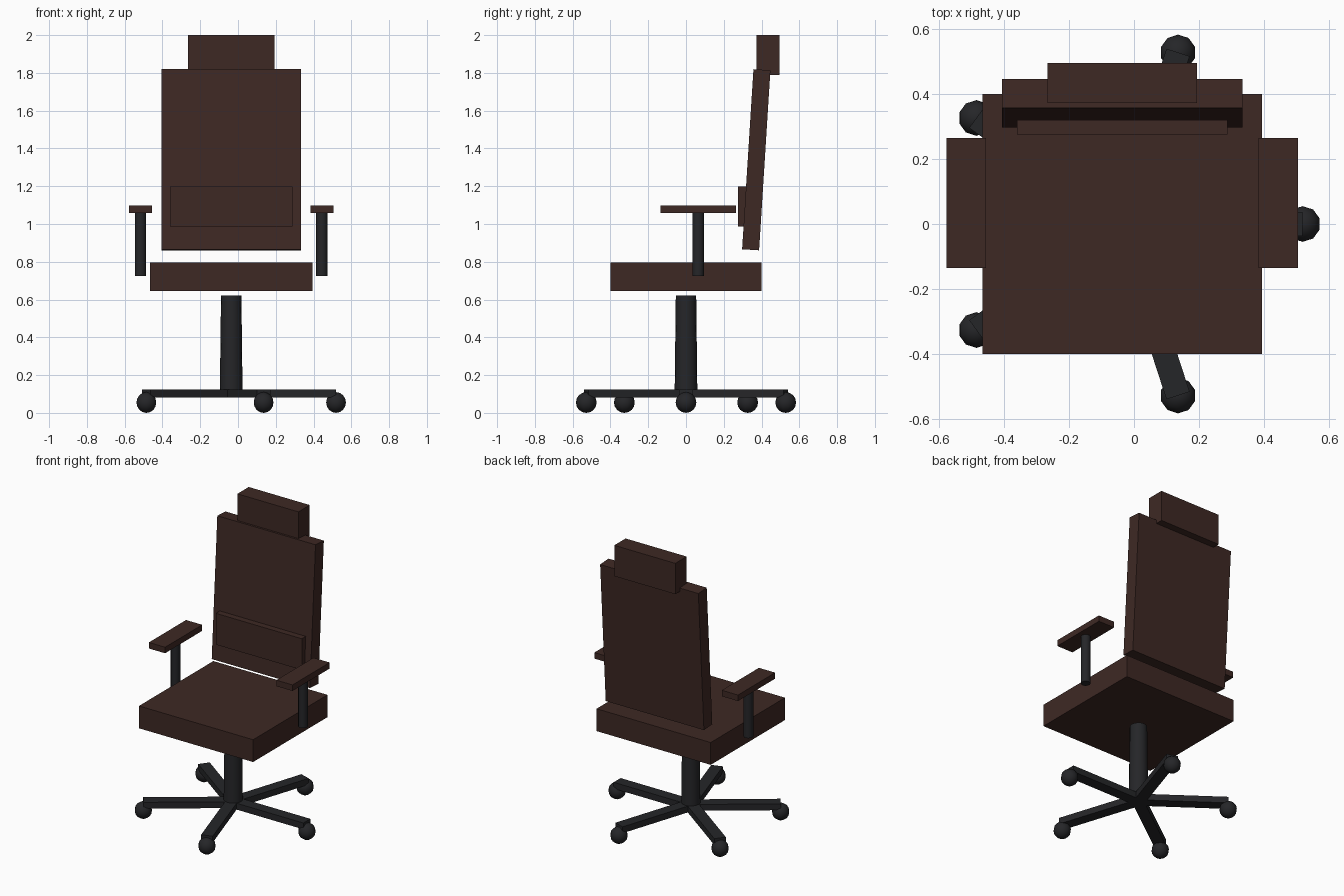
import bpy
from math import radians, cos, sin, pi

if "Cube" in bpy.data.objects:
    bpy.data.objects.remove(bpy.data.objects["Cube"])

CX = -0.036  # chair's mid-plane
R = 0.555    # reach of the star base


def material(name, rgb):
    m = bpy.data.materials.new(name)
    m.diffuse_color = (*rgb, 1)
    m.use_nodes = True
    m.node_tree.nodes["Principled BSDF"].inputs["Base Color"].default_value = m.diffuse_color
    return m


brown = material("brown_leather", (0.048, 0.0215, 0.0175))
black = material("black_plastic", (0.0185, 0.019, 0.0215))


def finish(name, mat, smooth=False):
    ob = bpy.context.object
    ob.name = name
    ob.data.materials.append(mat)
    if smooth:
        bpy.ops.object.shade_smooth_by_angle(angle=radians(45))
    return ob


def box(name, center, size, mat, rot=(0, 0, 0)):
    bpy.ops.mesh.primitive_cube_add(size=1, location=center, rotation=rot)
    bpy.context.object.scale = size
    bpy.ops.object.transform_apply(location=False, rotation=False, scale=True)
    return finish(name, mat)


def column(name, x, y, z0, z1, r0, r1, sides):
    bpy.ops.mesh.primitive_cone_add(vertices=sides, radius1=r0, radius2=r1,
                                    depth=z1 - z0, location=(x, y, (z0 + z1) / 2))
    return finish(name, black, True)


# Cushions
box("seat", (CX, 0, 0.721), (0.86, 0.80, 0.152), brown)
box("backrest", (CX, 0.372, 1.34), (0.74, 0.09, 0.955), brown, (radians(-3.6), 0, 0))
box("lumbar_pad", (CX, 0.315, 1.092), (0.648, 0.08, 0.213), brown)
box("headrest", (CX, 0.434, 1.895), (0.46, 0.122, 0.21), brown)

# Armrests
for side, s in (("left", -1), ("right", 1)):
    x = CX + s * 0.48
    box(f"armrest_{side}", (x, 0.065, 1.078), (0.122, 0.40, 0.041), brown)
    column(f"armrest_post_{side}", x, 0.065, 0.725, 1.06, 0.03, 0.03, 12)

# Gas lift
column("gas_lift", CX, 0, 0.12, 0.622, 0.06, 0.054, 16)

# Five-arm base with ball casters
for i in range(5):
    a = 2 * pi * i / 5
    dx, dy = cos(a), sin(a)
    box(f"base_leg_{i + 1}", (CX + dx * R / 2, dy * R / 2, 0.103),
        (R, 0.075, 0.043), black, (0, 0, a))
    bpy.ops.mesh.primitive_uv_sphere_add(segments=10, ring_count=8, radius=0.055,
                                         location=(CX + dx * R, dy * R, 0.055))
    finish(f"caster_{i + 1}", black, True)
